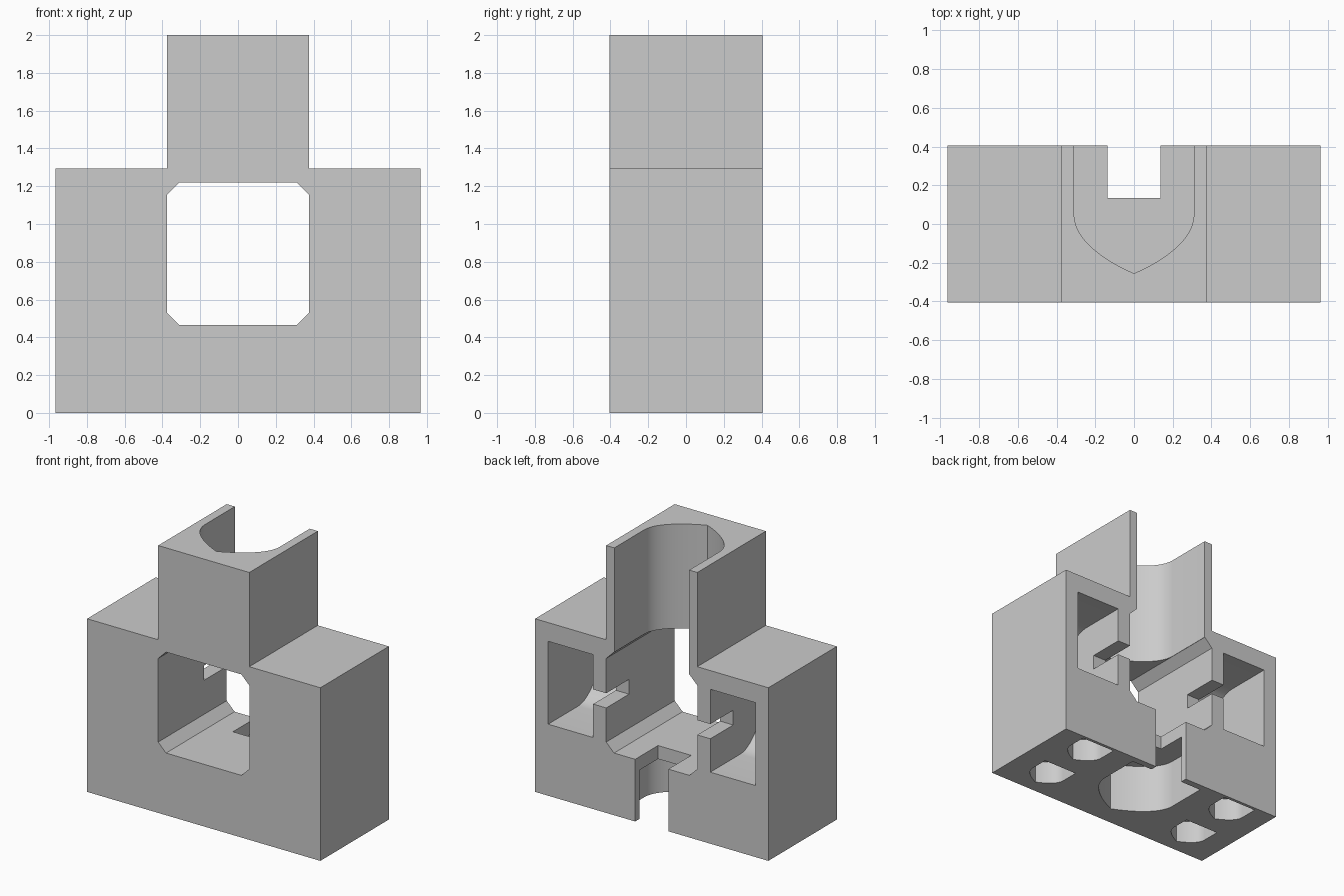
import bpy, bmesh
from mathutils import Vector

if "Cube" in bpy.data.objects:
    bpy.data.objects.remove(bpy.data.objects["Cube"])


def prism(name, pts, axis, lo, hi):
    """Extrude a 2D outline along an axis: outline is (x,z) for y, (x,y) for z, (y,z) for x."""
    place = {'x': lambda a, b, t: (t, a, b),
             'y': lambda a, b, t: (a, t, b),
             'z': lambda a, b, t: (a, b, t)}[axis]
    bm = bmesh.new()
    face = bm.faces.new([bm.verts.new(place(a, b, lo)) for a, b in pts])
    ext = bmesh.ops.extrude_face_region(bm, geom=[face])
    verts = [g for g in ext['geom'] if isinstance(g, bmesh.types.BMVert)]
    bmesh.ops.translate(bm, verts=verts, vec=Vector(place(0, 0, hi - lo)))
    bmesh.ops.recalc_face_normals(bm, faces=bm.faces[:])
    me = bpy.data.meshes.new(name)
    bm.to_mesh(me)
    bm.free()
    ob = bpy.data.objects.new(name, me)
    bpy.context.collection.objects.link(ob)
    return ob


def rect(a0, a1, b0, b1):
    return [(a0, b0), (a1, b0), (a1, b1), (a0, b1)]


def bore(back, scale=1.0, ca=0.0, cb=0.05, n=14):
    """Flat-backed bore outline with two curved flanks meeting in a point at the front."""
    half = []
    for i in range(n + 1):
        t = i / n
        s = 1 - t
        w = (s**3, 3*s*s*t, 3*s*t*t, t**3)
        half.append((0.31*(w[0] + w[1]) + 0.13*w[2],
                     -0.14*w[1] - 0.25*w[2] - 0.305*w[3]))
    right = [(0.31, back)] + half
    pts = right + [(-a, b) for a, b in reversed(right[:-1])]
    return [(ca + a*scale, cb + b*scale) for a, b in pts]


# Housing: wide block with a narrower tower
W, D, T = 0.965, 0.405, 0.377
right_side = [(W, 0), (W, 1.295), (T, 1.295), (T, 2.0)]
housing = prism("housing", right_side + [(-x, z) for x, z in reversed(right_side)],
                'y', -D, D)

cutters = []
# Central window with chamfered corners
c, z0, z1 = 0.065, 0.465, 1.22
cutters.append(prism("window_cut", [
    (-T + c, z0), (T - c, z0), (T, z0 + c), (T, z1 - c),
    (T - c, z1), (-T + c, z1), (-T, z1 - c), (-T, z0 + c)], 'y', -0.6, 0.6))
# Tower bore, open at the back
cutters.append(prism("tower_bore_cut", bore(0.5), 'z', 1.0, 2.2))
# Bottom bore and the slot through its back wall
cutters.append(prism("bottom_bore_cut", bore(0.305), 'z', -0.2, 0.365))
cutters.append(prism("bottom_slot_cut", rect(-0.137, 0.137, 0.135, 0.6), 'z', -0.3, 0.7))

for s in (-1, 1):
    # Side pocket: same bore outline turned sideways, open at the back
    outline = [(b, a) for a, b in bore(0.5, ca=0.845)]
    cutters.append(prism("pocket_cut", outline, 'x', *sorted((s*0.485, s*0.857))))
    # Narrow slot joining pocket and window
    cutters.append(prism("side_slot_cut", rect(0.135, 0.6, 0.785, 0.895),
                         'x', *sorted((s*0.3, s*0.6))))
    # Two small blind holes under each side
    for cy in (-0.17, 0.245):
        cutters.append(prism("foot_hole_cut", bore(0.305, 0.45, s*0.65, cy),
                             'z', -0.1, 0.17))

# Cut everything out of the housing
bpy.context.view_layer.objects.active = housing
housing.select_set(True)
for cut in cutters:
    cut.hide_render = True
    mod = housing.modifiers.new("cut", 'BOOLEAN')
    mod.operation = 'DIFFERENCE'
    mod.solver = 'EXACT'
    mod.object = cut
    bpy.ops.object.modifier_apply(modifier=mod.name)
    bpy.data.objects.remove(cut)

bpy.ops.object.shade_smooth_by_angle(angle=0.45)
